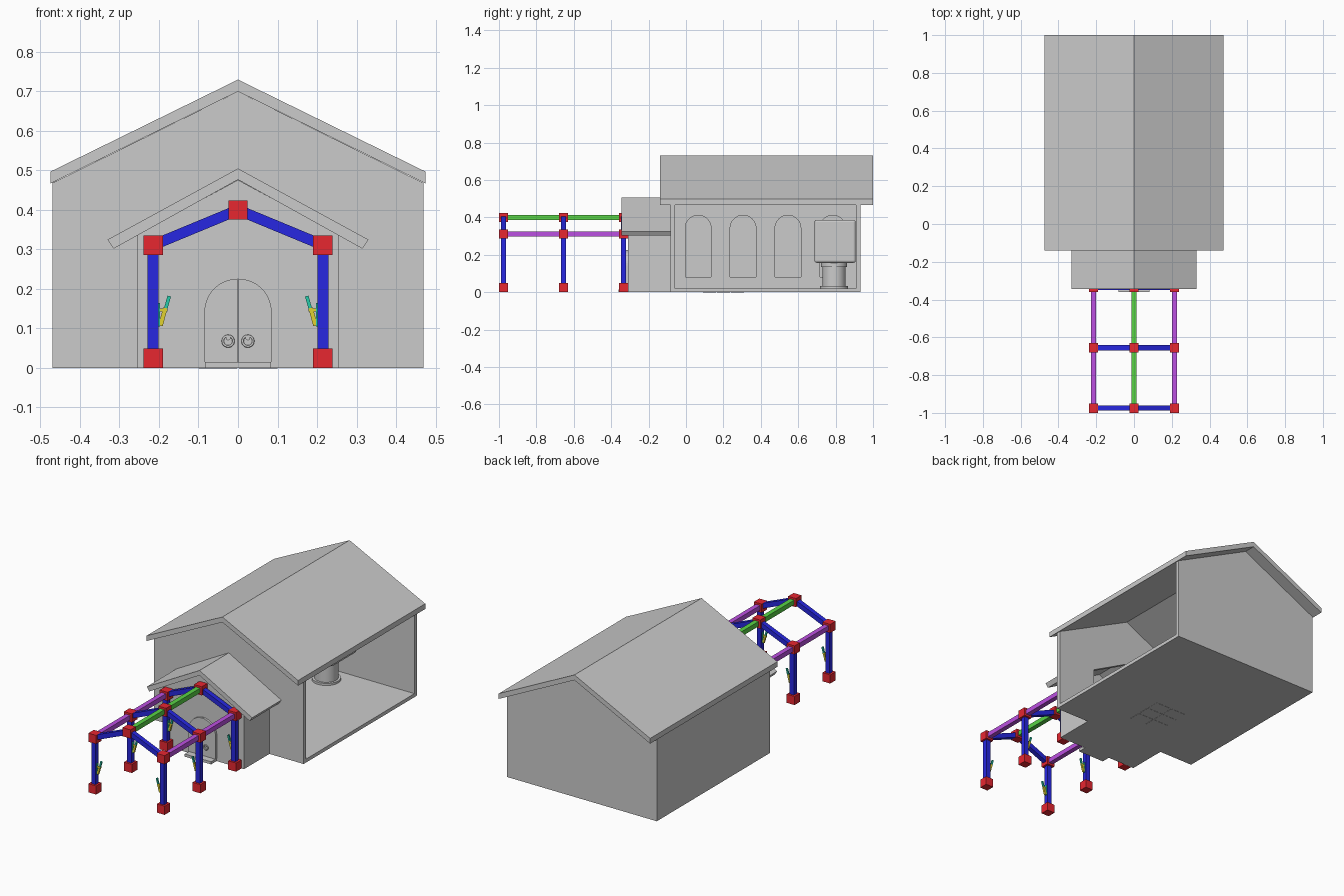
import bpy, bmesh, math
from mathutils import Vector

if "Cube" in bpy.data.objects:
    bpy.data.objects.remove(bpy.data.objects["Cube"])


def material(name, rgb):
    m = bpy.data.materials.new(name)
    m.diffuse_color = (*rgb, 1)
    m.use_nodes = True
    m.node_tree.nodes["Principled BSDF"].inputs["Base Color"].default_value = m.diffuse_color
    return m


RED = material("red", (0.8, 0.02, 0.03))
BLUE = material("blue", (0.02, 0.02, 0.75))
GREEN = material("green", (0.1, 0.65, 0.06))
PURPLE = material("purple", (0.5, 0.08, 0.75))
YELLOW = material("yellow", (0.75, 0.65, 0.03))
TEAL = material("teal", (0.02, 0.6, 0.4))


def finish(name, bm, mat=None):
    bmesh.ops.recalc_face_normals(bm, faces=bm.faces)
    me = bpy.data.meshes.new(name)
    bm.to_mesh(me)
    bm.free()
    ob = bpy.data.objects.new(name, me)
    bpy.context.collection.objects.link(ob)
    if mat:
        me.materials.append(mat)
    return ob


def prism(name, pts, a, b, axis="y", mat=None):
    """Extrude a closed (u, z) profile from a to b along axis."""
    bm = bmesh.new()
    at = (lambda u, z, d: (u, d, z)) if axis == "y" else (lambda u, z, d: (d, u, z))
    face = bm.faces.new([bm.verts.new(at(u, z, a)) for u, z in pts])
    new = bmesh.ops.extrude_face_region(bm, geom=[face])["geom"]
    move = Vector(at(0, 0, b - a))
    bmesh.ops.translate(bm, vec=move, verts=[v for v in new if isinstance(v, bmesh.types.BMVert)])
    return finish(name, bm, mat)


def box(name, x, y, z, mat=None):
    return prism(name, [(x[0], z[0]), (x[1], z[0]), (x[1], z[1]), (x[0], z[1])], *y, mat=mat)


def beam(name, p, q, w, mat):
    """Square bar from p to q."""
    p, q = Vector(p), Vector(q)
    bm = bmesh.new()
    bmesh.ops.create_cube(bm, size=1)
    for v in bm.verts:
        v.co = Vector((v.co.x * w, v.co.y * w, v.co.z * (q - p).length))
    d = (q - p).normalized()
    side = d.cross(Vector((0, 1, 0))) if abs(d.y) < 0.9 else Vector((1, 0, 0))
    side.normalize()
    up = d.cross(side)
    for v in bm.verts:
        v.co = (p + q) / 2 + side * v.co.x + up * v.co.y + d * v.co.z
    return finish(name, bm, mat)


def arch(cu, r, z0, spring, start=0.0, end=math.pi, n=16):
    """Round-headed opening profile, or half of one."""
    arc = [(cu + r * math.cos(start + (end - start) * i / n),
            spring + r * math.sin(start + (end - start) * i / n)) for i in range(n + 1)]
    left = arc[-1][0] if end == math.pi else cu
    right = arc[0][0] if start == 0 else cu
    return [(left, z0), (right, z0)] + arc


# House shell, open on the right side
box("floor", (-0.47, 0.47), (-0.083, 0.933), (0, 0.02))
prism("back_wall", [(-0.47, 0), (0.47, 0), (0.47, 0.468), (0, 0.7), (-0.47, 0.468)], 0.91, 0.933)
prism("front_wall", [(-0.47, 0), (-0.23, 0), (-0.23, 0.32), (0, 0.44), (0.23, 0.32), (0.23, 0),
                     (0.47, 0), (0.47, 0.468), (0, 0.7), (-0.47, 0.468)], -0.083, -0.06)
wall = box("left_wall", (-0.47, -0.445), (-0.06, 0.91), (0, 0.475))
prism("main_roof", [(-0.475, 0.467), (0, 0.7), (0.475, 0.467), (0.475, 0.497), (0, 0.73), (-0.475, 0.497)],
      -0.14, 1.0)

# Arched niches on the inside of the left wall
for i in range(4):
    cut = prism("niche_cutter", arch(0.065 + 0.24 * i, 0.069, 0.08, 0.342), -0.457, -0.43, "x")
    cut.hide_render = True
    mod = wall.modifiers.new("niche", "BOOLEAN")
    mod.object = cut
    mod.solver = "EXACT"
    bpy.context.view_layer.objects.active = wall
    bpy.ops.object.modifier_apply(modifier=mod.name)
    bpy.data.objects.remove(cut)

# Six panes set under the floor
for i in range(2):
    for j in range(3):
        x, y = -0.1 + 0.102 * i, 0.09 + 0.075 * j
        box("floor_pane", (x, x + 0.098), (y, y + 0.07), (-0.001, 0.005))

# Porch
box("porch_floor", (-0.255, 0.255), (-0.31, -0.083), (0, 0.015))
prism("porch_front", [(-0.255, 0), (0.255, 0), (0.255, 0.337), (0, 0.476), (-0.255, 0.337)], -0.31, -0.288)
for s in (-1, 1):
    box("porch_side_wall", sorted((s * 0.235, s * 0.255)), (-0.288, -0.083), (0, 0.34))
prism("porch_roof", [(-0.315, 0.302), (0, 0.477), (0.315, 0.302), (0.33, 0.325), (0, 0.505), (-0.33, 0.325)],
      -0.345, -0.083)
box("door_step", (-0.083, 0.083), (-0.36, -0.31), (0, 0.015))

# Double door with ring handles
for start, end, side, x in ((0, math.pi / 2, "right", 0.025), (math.pi / 2, math.pi, "left", -0.025)):
    prism(side + "_door", arch(0.001 if x > 0 else -0.001, 0.084, 0.015, 0.142, start, end, 10), -0.322, -0.31)
    bpy.ops.mesh.primitive_torus_add(location=(x, -0.325, 0.068), rotation=(math.pi / 2, 0, 0),
                                     major_radius=0.0135, minor_radius=0.003,
                                     major_segments=20, minor_segments=8)
    bpy.context.object.name = side + "_handle_ring"
    bpy.ops.object.shade_smooth()
    bpy.ops.mesh.primitive_cylinder_add(vertices=16, radius=0.006, depth=0.01,
                                        location=(x, -0.325, 0.076), rotation=(math.pi / 2, 0, 0))
    bpy.context.object.name = side + "_handle_boss"

# Pedestal with a rounded block near the back wall
for r, z0, z1 in ((0.075, 0.015, 0.032), (0.062, 0.032, 0.135), (0.07, 0.135, 0.158)):
    bpy.ops.mesh.primitive_cylinder_add(vertices=32, radius=r, depth=z1 - z0, location=(0, 0.792, (z0 + z1) / 2))
    bpy.context.object.name = "pedestal"
    bpy.ops.object.shade_smooth_by_angle()
block = box("pedestal_block", (-0.11, 0.11), (0.687, 0.907), (0.157, 0.387))
bev = block.modifiers.new("round", "BEVEL")
bev.width, bev.segments = 0.012, 3

# Pergola: three frames of posts and rafters with cube joints
PX, W, ROWS = 0.215, 0.027, (-0.975, -0.655, -0.335)
EAVE, RIDGE = 0.311, 0.4


def joint(x, y, z):
    h = 0.0245
    box("joint", (x - h, x + h), (y - h, y + h), (z - h, z + h), RED)


for y in ROWS:
    joint(0, y, RIDGE)
    for s in (-1, 1):
        x = s * PX
        joint(x, y, 0.0245)
        joint(x, y, EAVE)
        beam("post", (x, y, 0.03), (x, y, EAVE), W, BLUE)
        beam("rafter", (x, y, EAVE), (0, y, RIDGE), W, BLUE)
        # Torch leaning off the inner face of the post
        box("torch_plate", sorted((s * 0.198, s * 0.202)), (y - 0.007, y + 0.007), (0.105, 0.165), TEAL)
        beam("torch_arm", (s * 0.201, y, 0.147), (s * 0.178, y, 0.147), 0.008, YELLOW)
        beam("torch_holder", (s * 0.196, y, 0.107), (s * 0.184, y, 0.152), 0.011, YELLOW)
        beam("torch_stick", (s * 0.185, y, 0.143), (s * 0.174, y, 0.182), 0.009, TEAL)

# Pergola: long rails
for a, b in zip(ROWS, ROWS[1:]):
    beam("ridge_rail", (0, a, RIDGE), (0, b, RIDGE), W, GREEN)
    for s in (-1, 1):
        beam("side_rail", (s * PX, a, EAVE), (s * PX, b, EAVE), W, PURPLE)
